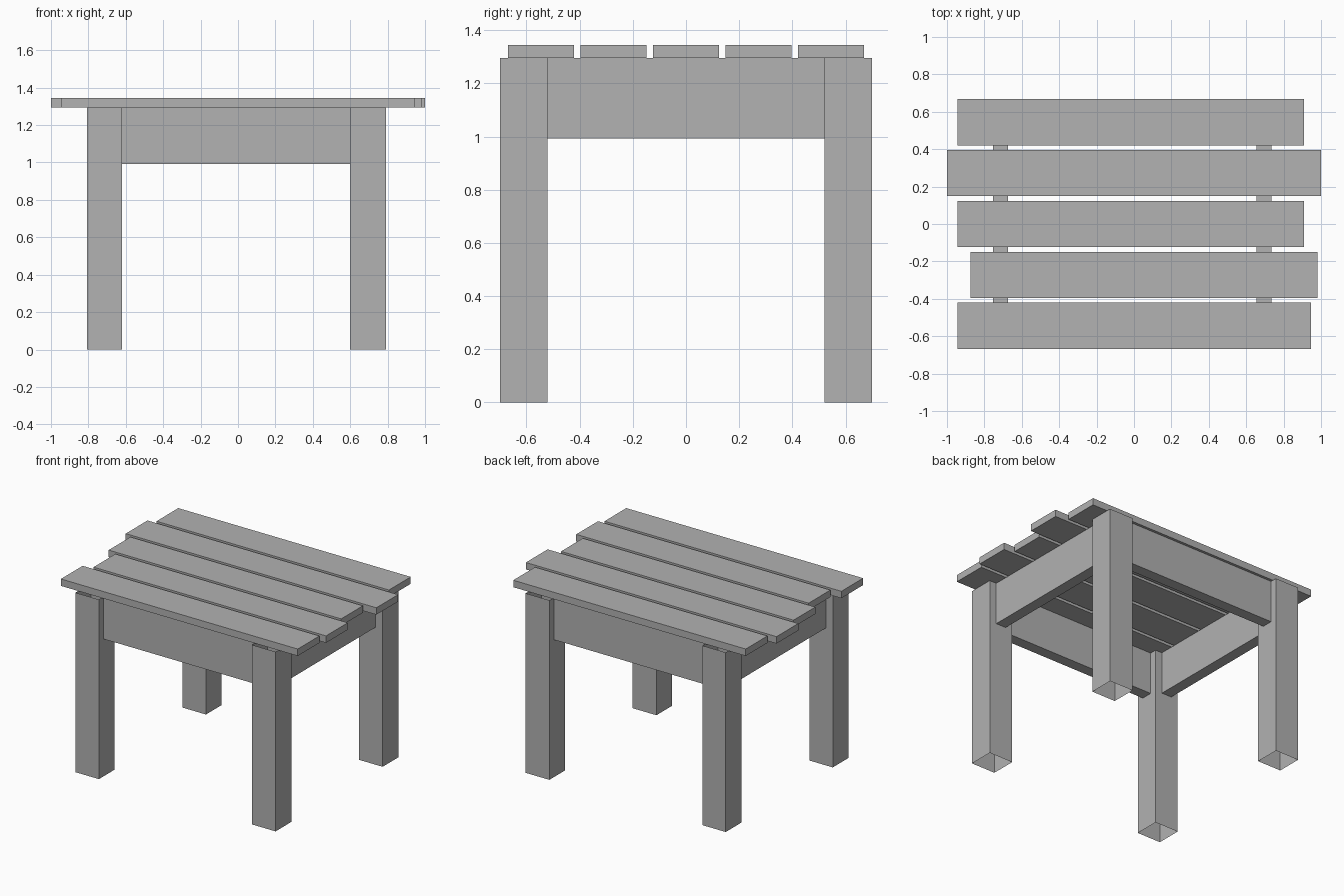
import bpy
import bmesh
from mathutils import Vector

cube = bpy.data.objects.get("Cube")
if cube:
    bpy.data.objects.remove(cube, do_unlink=True)

GREY = (0.445, 0.445, 0.445, 1)
mat = bpy.data.materials.new("plain grey")
mat.use_nodes = True
mat.diffuse_color = GREY
mat.node_tree.nodes["Principled BSDF"].inputs["Base Color"].default_value = GREY


def box(name, x, y, z, open_ends=False):
    """Box spanning the (low, high) ranges; open_ends drops top and bottom."""
    low, high = Vector((x[0], y[0], z[0])), Vector((x[1], y[1], z[1]))
    bm = bmesh.new()
    bmesh.ops.create_cube(bm, size=1)
    bmesh.ops.scale(bm, vec=high - low, verts=bm.verts)
    bmesh.ops.translate(bm, vec=-(high - low) / 2 * 0, verts=bm.verts)
    if open_ends:
        bm.normal_update()
        ends = [f for f in bm.faces if abs(f.normal.z) > 0.5]
        bmesh.ops.delete(bm, geom=ends, context='FACES_ONLY')
    mesh = bpy.data.meshes.new(name)
    bm.to_mesh(mesh)
    bm.free()
    mesh.materials.append(mat)
    obj = bpy.data.objects.new(name, mesh)
    obj.location = (low + high) / 2
    bpy.context.collection.objects.link(obj)


FRAME_TOP, SLAT_TOP, APRON_BOTTOM = 1.295, 1.345, 0.992
LEG_X = {"right": (-0.807, -0.62), "left": (0.60, 0.79)}
LEG_Y = {"front": (-0.70, -0.52), "back": (0.52, 0.70)}
APRON = (APRON_BOTTOM, FRAME_TOP)


def centred(span, width=0.08):
    middle = sum(span) / 2
    return middle - width / 2, middle + width / 2


# Hollow legs
for side, x in LEG_X.items():
    for end, y in LEG_Y.items():
        box(f"{end}_{side}_leg", x, y, (0, FRAME_TOP), open_ends=True)

# Apron boards between the legs
for side, x in LEG_X.items():
    box(f"{side}_apron", centred(x), (-0.52, 0.52), APRON)
for end, y in LEG_Y.items():
    box(f"{end}_apron", (-0.62, 0.60), centred(y), APRON)

# Uneven top slats, front to back
slat_spans = [(-0.945, 0.945), (-0.875, 0.98), (-0.945, 0.91), (-1, 1), (-0.945, 0.91)]
for i, x in enumerate(slat_spans):
    y = (i - 2) * 0.2725
    box(f"top_slat_{i + 1}", x, (y - 0.124, y + 0.124), (FRAME_TOP, SLAT_TOP))
